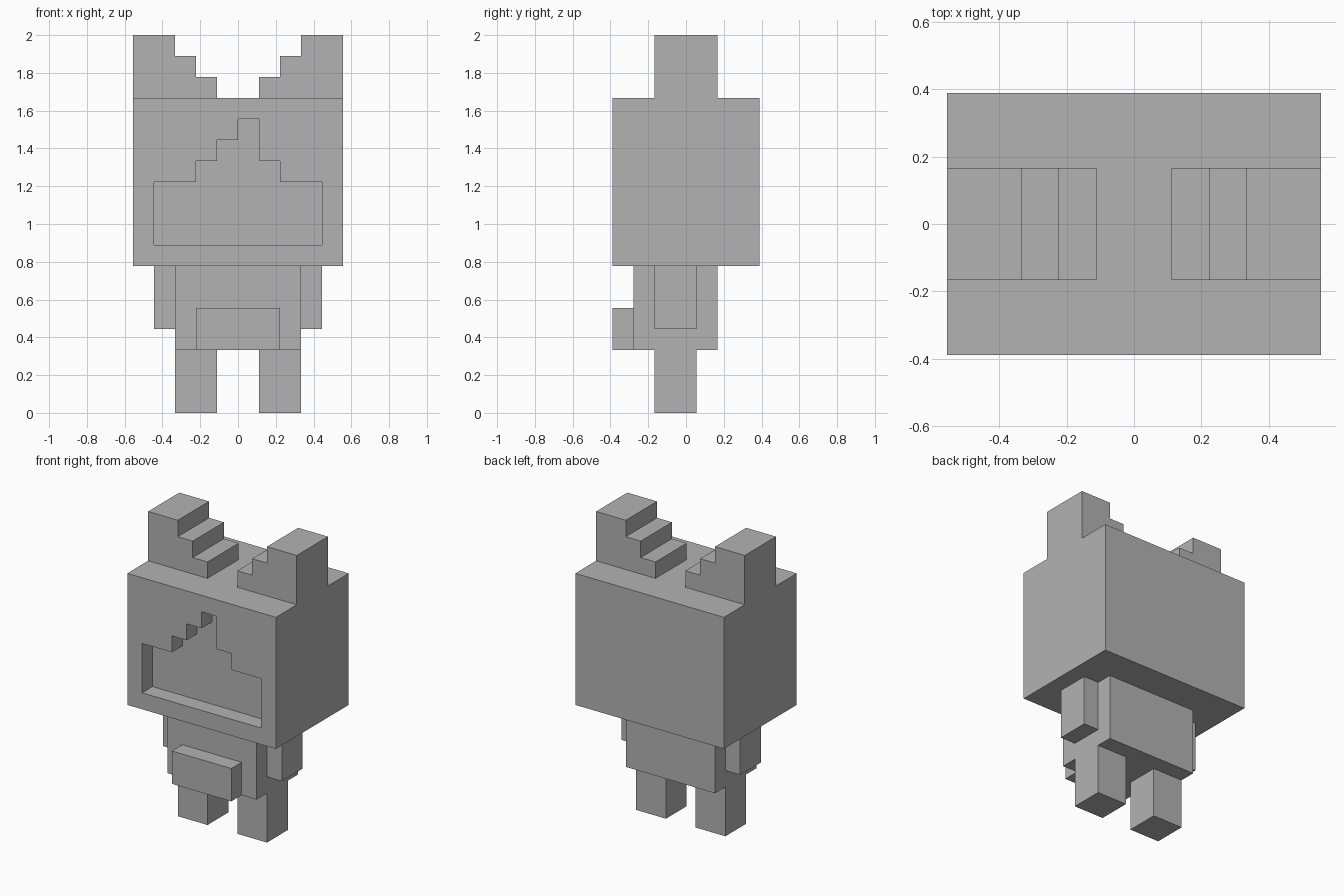
import bpy
import bmesh

U = 1 / 9  # one block of the blocky grid

cube = bpy.data.objects.get("Cube")
if cube:
    bpy.data.objects.remove(cube, do_unlink=True)

# Single flat colour
grey = bpy.data.materials.new("plain grey")
grey.use_nodes = True
colour = (0.45, 0.45, 0.45, 1)
grey.diffuse_color = colour
grey.node_tree.nodes["Principled BSDF"].inputs["Base Color"].default_value = colour


def prism(name, outline, y0, y1):
    """Extrude an x-z outline (in blocks) from y0 to y1."""
    bm = bmesh.new()
    face = bm.faces.new([bm.verts.new((x * U, y0 * U, z * U)) for x, z in outline])
    new = bmesh.ops.extrude_face_region(bm, geom=[face])["geom"]
    verts = [v for v in new if isinstance(v, bmesh.types.BMVert)]
    bmesh.ops.translate(bm, verts=verts, vec=(0, (y1 - y0) * U, 0))
    bmesh.ops.recalc_face_normals(bm, faces=bm.faces)
    mesh = bpy.data.meshes.new(name)
    bm.to_mesh(mesh)
    bm.free()
    mesh.materials.append(grey)
    obj = bpy.data.objects.new(name, mesh)
    bpy.context.collection.objects.link(obj)
    return obj


def box(name, x0, x1, y0, y1, z0, z1):
    return prism(name, [(x0, z0), (x1, z0), (x1, z1), (x0, z1)], y0, y1)


# Head with a stepped recess sunk one block into the front
head = box("head", -5, 5, -3.5, 3.5, 7, 15)
recess = [(-4, 8), (4, 8), (4, 11), (2, 11), (2, 12), (1, 12), (1, 14),
          (0, 14), (0, 13), (-1, 13), (-1, 12), (-2, 12), (-2, 11), (-4, 11)]
cutter = prism("face_cutter", recess, -4.5, -2.5)
cutter.hide_render = True
cut = head.modifiers.new("face_recess", 'BOOLEAN')
cut.operation = 'DIFFERENCE'
cut.solver = 'EXACT'
cut.object = cutter
bpy.context.view_layer.objects.active = head
bpy.ops.object.modifier_apply(modifier=cut.name)
bpy.data.objects.remove(cutter, do_unlink=True)

# Body and front pouch
box("body", -3, 3, -2.5, 1.5, 3, 7)
box("pouch", -2, 2, -3.5, -2.5, 3, 5)

# Paired stepped ears, arms and legs
ear = [(1, 15), (5, 15), (5, 18), (3, 18), (3, 17), (2, 17), (2, 16), (1, 16)]
for side, s in (("left", 1), ("right", -1)):
    prism(side + "_ear", [(s * x, z) for x, z in ear], -1.5, 1.5)
    box(side + "_arm", s * 3, s * 4, -1.5, 0.5, 4, 7)
    box(side + "_leg", s * 1, s * 3, -1.5, 0.5, 0, 3)
